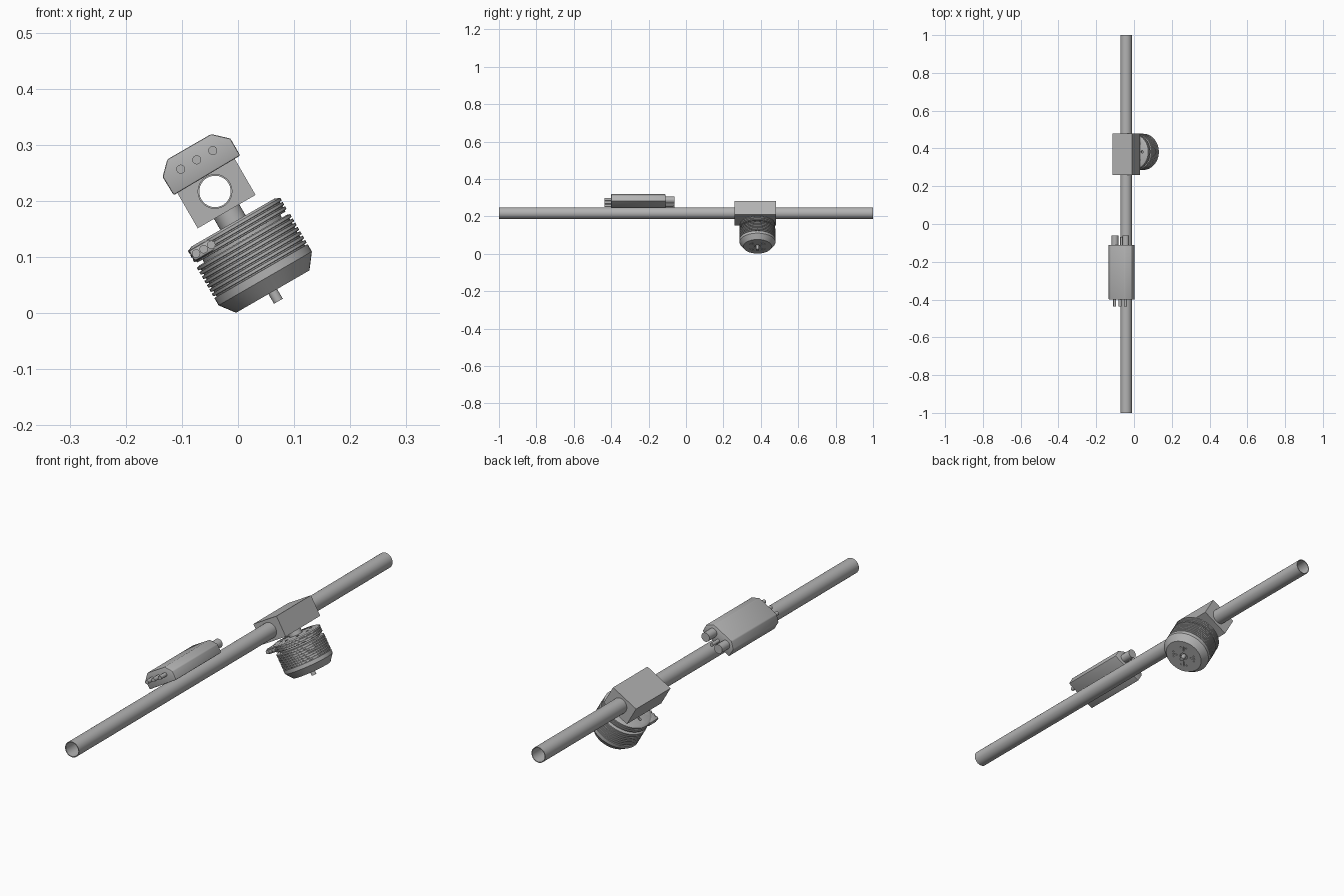
import bpy, bmesh
from math import radians, cos, sin, pi
from mathutils import Matrix, Vector

if "Cube" in bpy.data.objects:
    bpy.data.objects.remove(bpy.data.objects["Cube"])

grey = bpy.data.materials.new("plain_grey")
grey.use_nodes = True
grey.diffuse_color = (0.45, 0.45, 0.45, 1)
grey.node_tree.nodes["Principled BSDF"].inputs["Base Color"].default_value = (0.45, 0.45, 0.45, 1)

# Local frame: origin on the tube axis, everything rolled about it
ROLL = Matrix.Translation((-0.041, 0, 0.217)) @ Matrix.Rotation(radians(-30), 4, 'Y')
MOTOR_Y = 0.382


def finish(name, bm, smooth=True):
    bmesh.ops.recalc_face_normals(bm, faces=bm.faces)
    mesh = bpy.data.meshes.new(name)
    bm.to_mesh(mesh)
    bm.free()
    mesh.materials.append(grey)
    ob = bpy.data.objects.new(name, mesh)
    bpy.context.collection.objects.link(ob)
    ob.matrix_world = ROLL
    bpy.ops.object.select_all(action='DESELECT')
    ob.select_set(True)
    bpy.context.view_layer.objects.active = ob
    if smooth:
        bpy.ops.object.shade_smooth_by_angle(angle=radians(30))
    return ob


def add_rod(bm, start, end, r, sides=20):
    a, b = Vector(start), Vector(end)
    turn = (b - a).to_track_quat('Z', 'Y').to_matrix().to_4x4()
    bmesh.ops.create_cone(bm, cap_ends=True, segments=sides, radius1=r, radius2=r,
                          depth=(b - a).length, matrix=Matrix.Translation((a + b) / 2) @ turn)


def add_box(bm, centre, size, turn=Matrix.Identity(4)):
    bmesh.ops.create_cube(bm, size=1, matrix=turn @ Matrix.Translation(centre) @ Matrix.Diagonal((*size, 1)))


def lathe(name, profile, sides=48):
    """Spin (radius, height) points about the motor axis."""
    bm = bmesh.new()
    verts = [bm.verts.new((r, 0, h)) for r, h in profile]
    edges = [bm.edges.new(p) for p in zip(verts, verts[1:])]
    bmesh.ops.spin(bm, geom=verts + edges, cent=(0, 0, 0), axis=(0, 0, 1),
                   angle=2 * pi, steps=sides, use_duplicate=False)
    bmesh.ops.remove_doubles(bm, verts=bm.verts, dist=0.00005)
    bmesh.ops.translate(bm, verts=bm.verts, vec=(0, MOTOR_Y, 0))
    return finish(name, bm)


def cut(ob, bm):
    """Subtract the solids in bm from ob."""
    cutter = finish("cutter", bm, False)
    cutter.hide_render = True
    mod = ob.modifiers.new("cut", 'BOOLEAN')
    mod.object, mod.operation, mod.solver = cutter, 'DIFFERENCE', 'EXACT'
    bpy.context.view_layer.objects.active = ob
    bpy.ops.object.modifier_apply(modifier="cut")
    bpy.data.objects.remove(cutter)


def ridges(top, bottom, count, r, depth):
    """Zigzag fins running down a wall."""
    step = (top - bottom) / count
    pts = []
    for i in range(count):
        h = top - i * step
        pts += [(r, h), (r, h - step * 0.6), (r - depth, h - step * 0.7), (r - depth, h - step * 0.95)]
    return pts


# Hollow boom tube
bm = bmesh.new()
for y0, y1, r0, r1 in ((-1, 1, .031, .031), (1, 1, .031, .028), (1, -1, .028, .028), (-1, -1, .028, .031)):
    rings = [[bm.verts.new((r * cos(2 * pi * i / 32), y, r * sin(2 * pi * i / 32))) for i in range(32)]
             for y, r in ((y0, r0), (y1, r1))]
    for i in range(32):
        j = (i + 1) % 32
        bm.faces.new((rings[0][i], rings[0][j], rings[1][j], rings[1][i]))
bmesh.ops.remove_doubles(bm, verts=bm.verts, dist=0.00005)
finish("boom_tube", bm)

# Clamp block, bored for the tube
bm = bmesh.new()
add_box(bm, (0, 0.37, 0), (0.119, 0.22, 0.083))
block = finish("clamp_block", bm, False)
bm = bmesh.new()
add_rod(bm, (0, 0.2, 0), (0, 0.55, 0), 0.031, 32)
cut(block, bm)

# Speed controller body: chamfered section pulled along the tube
bm = bmesh.new()
section = [(-.067, .031), (-.068, .069), (-.045, .092), (.045, .092), (.071, .068), (.071, .033)]
face = bm.faces.new([bm.verts.new((x, -0.4, z)) for x, z in section])
pull = bmesh.ops.extrude_face_region(bm, geom=[face])
bmesh.ops.translate(bm, verts=[v for v in pull["geom"] if isinstance(v, bmesh.types.BMVert)], vec=(0, 0.29, 0))
bmesh.ops.recalc_face_normals(bm, faces=bm.faces)
bmesh.ops.bevel(bm, geom=list(bm.edges), offset=0.003, segments=2, affect='EDGES', profile=0.5)
finish("controller_body", bm)

# Controller wires: three thin in front, two thick and a signal lead behind
bm = bmesh.new()
for x in (-.033, 0, .033):
    add_rod(bm, (x, -0.39, .065), (x, -0.436, .065), .008)
finish("controller_front_wires", bm)
bm = bmesh.new()
for x in (-.033, .033):
    add_rod(bm, (x, -0.12, .062), (x, -0.062, .062), .018)
add_rod(bm, (0, -0.12, .05), (0, -0.068, .05), .007)
finish("controller_back_wires", bm)

# Motor neck and shaft
bm = bmesh.new()
add_rod(bm, (0, MOTOR_Y, -.038), (0, MOTOR_Y, -.07), .026, 32)
finish("motor_neck", bm)
bm = bmesh.new()
add_rod(bm, (0, MOTOR_Y, -.09), (0, MOTOR_Y, -.226), .009)
finish("motor_shaft", bm)

# Finned mounting base with round openings in its upper face
base = lathe("motor_base", [(0, -.064), (.086, -.064), (.09, -.066)] + ridges(-.068, -.094, 3, .095, .004)
             + [(.088, -.094), (0, -.094)])
bm = bmesh.new()
for i in range(8):
    a = 2 * pi * i / 8
    x, y = .06 * cos(a), MOTOR_Y + .06 * sin(a)
    add_rod(bm, (x, y, -.05), (x, y, -.074), .007, 16)
cut(base, bm)

# Gap core between base and bell
lathe("motor_core", [(0, -.092), (.08, -.092), (.08, -.104), (0, -.104)])

# Finned rotating bell with tapered end and vent slots
bell = lathe("motor_bell", [(0, -.1), (.09, -.1), (.093, -.101)] + ridges(-.102, -.164, 7, .096, .005)
             + [(.096, -.164), (.096, -.179), (.0755, -.206), (.016, -.206), (.016, -.2), (0, -.2)])
bm = bmesh.new()
around = Matrix.Translation((0, MOTOR_Y, 0))
for i in range(4):
    turn = around @ Matrix.Rotation(pi / 2 * i + pi / 4, 4, 'Z')
    add_box(bm, (.038, 0, -.206), (.022, .004, .012), turn)
    for side in (-1, 1):
        p = turn @ Vector((.044, .012 * side, 0))
        add_rod(bm, (p.x, p.y, -.2), (p.x, p.y, -.212), .003, 12)
cut(bell, bm)

# Three motor leads with a small holder on the side of the base
bm = bmesh.new()
for x in (-.0845, -.069, -.0535):
    add_rod(bm, (x, MOTOR_Y - .088, -.079), (x, MOTOR_Y - .03, -.079), .0075)
finish("motor_leads", bm)
bm = bmesh.new()
add_box(bm, (-.069, MOTOR_Y - .055, -.079), (.05, .05, .022))
bmesh.ops.bevel(bm, geom=list(bm.edges), offset=0.005, segments=2, affect='EDGES', profile=0.5)
finish("lead_holder", bm)
